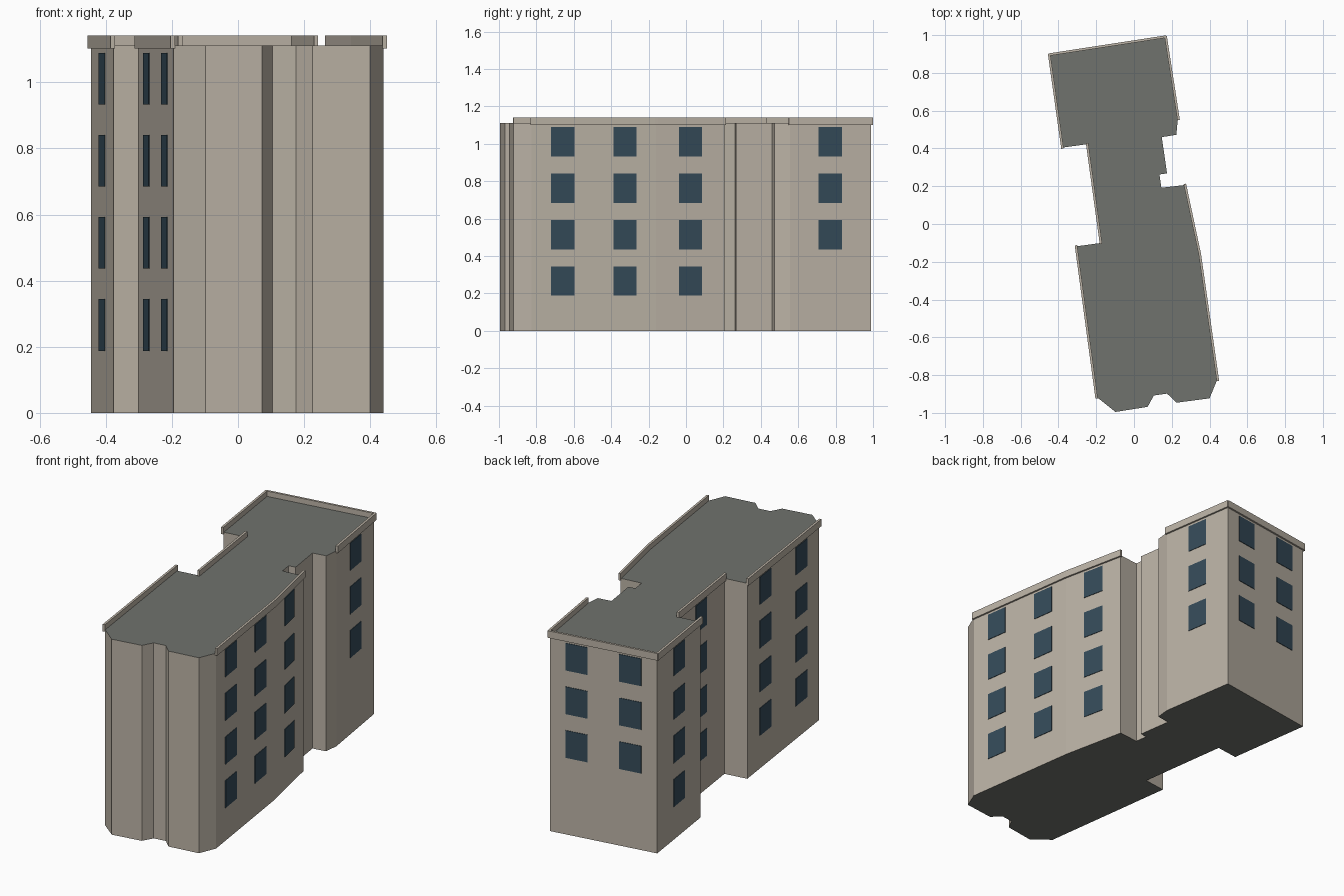
import bpy, bmesh
from mathutils import Vector, Matrix

if "Cube" in bpy.data.objects:
    bpy.data.objects.remove(bpy.data.objects["Cube"])

ROOF_Z = 1.112


def material(name, rgb):
    m = bpy.data.materials.new(name)
    m.diffuse_color = (*rgb, 1)
    m.use_nodes = True
    m.node_tree.nodes["Principled BSDF"].inputs["Base Color"].default_value = m.diffuse_color
    return m


WALL = material("beige_wall", (0.50, 0.45, 0.38))
ROOF = material("grey_roof", (0.16, 0.17, 0.155))
GLASS = material("dark_glass", (0.035, 0.07, 0.10))

# Footprint outline, counter-clockwise from the back right corner
PLAN = [Vector(p) for p in [
    (0.165, 0.988), (-0.445, 0.894), (-0.376, 0.405), (-0.244, 0.423),
    (-0.172, -0.100), (-0.303, -0.118), (-0.195, -0.918), (-0.098, -0.995),
    (0.072, -0.968), (0.105, -0.908), (0.175, -0.898), (0.225, -0.946),
    (0.400, -0.923), (0.440, -0.826), (0.345, -0.160), (0.267, 0.206),
    (0.145, 0.192), (0.135, 0.262), (0.175, 0.268), (0.147, 0.460),
    (0.224, 0.472), (0.232, 0.555)]]


def finish(bm, name, mats):
    bmesh.ops.recalc_face_normals(bm, faces=bm.faces)
    me = bpy.data.meshes.new(name)
    bm.to_mesh(me)
    bm.free()
    for m in mats:
        me.materials.append(m)
    ob = bpy.data.objects.new(name, me)
    bpy.context.collection.objects.link(ob)
    return ob


def wall_frame(i):
    """Start point, direction, outward normal and length of wall i."""
    a, b = PLAN[i], PLAN[(i + 1) % len(PLAN)]
    d = (b - a).normalized()
    return a, d, Vector((d.y, -d.x)), (b - a).length


def wall_box(bm, i, along, out, z):
    """Box on wall i spanning ranges along it, outwards and in height."""
    a, d, n, _ = wall_frame(i)
    c = a + d * sum(along) / 2 + n * sum(out) / 2
    rot = Matrix(((d.x, n.x, 0), (d.y, n.y, 0), (0, 0, 1))).to_4x4()
    size = Matrix.Diagonal((along[1] - along[0], out[1] - out[0], z[1] - z[0], 1))
    move = Matrix.Translation((c.x, c.y, sum(z) / 2))
    bmesh.ops.create_cube(bm, size=1, matrix=move @ rot @ size)


# Building body with roof
bm = bmesh.new()
base = bm.faces.new([bm.verts.new((p.x, p.y, 0)) for p in PLAN])
ext = bmesh.ops.extrude_face_region(bm, geom=[base], use_keep_orig=True)
bmesh.ops.translate(bm, vec=(0, 0, ROOF_Z),
                    verts=[v for v in ext["geom"] if isinstance(v, bmesh.types.BMVert)])
bm.normal_update()
for f in bm.faces:
    f.material_index = 1 if abs(f.normal.z) > 0.5 else 0
finish(bm, "building_body", [WALL, ROOF])

# Windowed walls: wall index -> (part name, columns, lowest floor)
WALLS = {0: ("back", 2, 1), 1: ("left_back", 1, 0), 3: ("left_recess", 1, 0),
         5: ("left_front", 2, 0), 13: ("right_front", 2, 0),
         14: ("right_middle", 1, 0), 21: ("right_back", 1, 1)}
for i, (name, cols, first) in WALLS.items():
    length = wall_frame(i)[3]

    # Parapet strip along the roof edge
    bm = bmesh.new()
    wall_box(bm, i, (-0.006, length + 0.006), (-0.003, 0.010), (1.102, 1.142))
    finish(bm, name + "_parapet", [WALL])

    # Window grid
    bm = bmesh.new()
    for c in range(cols):
        mid = length * (c + 0.5) / cols
        for floor in range(first, 4):
            z = 0.188 + 0.2485 * floor
            wall_box(bm, i, (mid - 0.063, mid + 0.063), (-0.003, 0.003), (z, z + 0.156))
    finish(bm, name + "_windows", [GLASS])
